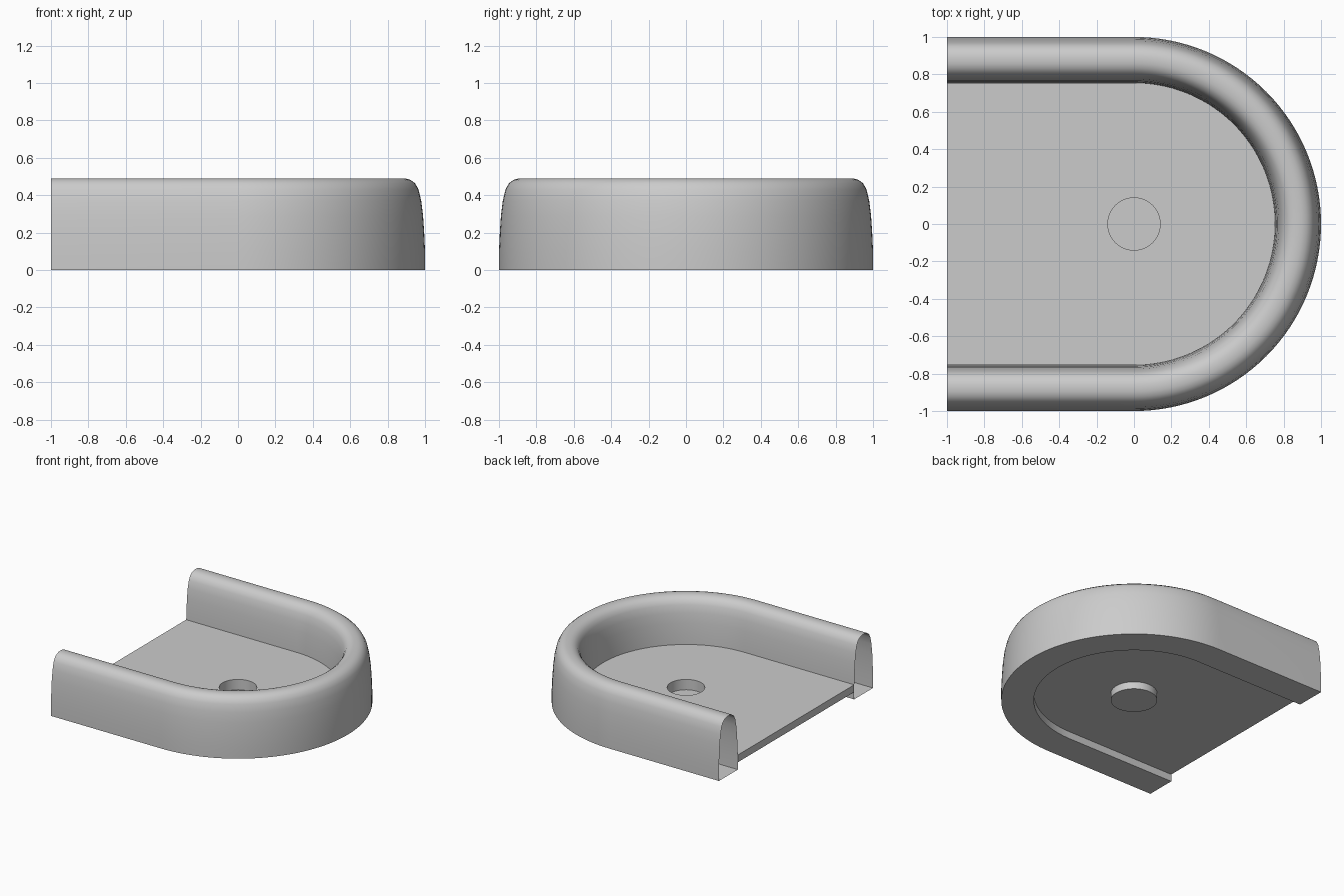
import bpy, bmesh
from math import sin, cos, pi

if "Cube" in bpy.data.objects:
    bpy.data.objects.remove(bpy.data.objects["Cube"])

R_OUT, R_IN = 1.0, 0.755          # outer and inner radius of the U-shaped rim
MID, TOP, UNDER = (R_OUT + R_IN) / 2, 0.12, 0.06
PIT_R, BOSS_R, PIT_FLOOR = 0.14, 0.175, 0.035
SEG = 64


def u_path(r, z):
    """U outline: straight arm, half circle round the +x end, straight arm."""
    arc = [(r * cos(a), r * sin(a), z)
           for a in (-pi / 2 + pi * i / SEG for i in range(SEG + 1))]
    return [(-1, -r, z)] + arc + [(-1, r, z)]


def circle(r, z):
    return [(r * cos(2 * pi * i / SEG), r * sin(2 * pi * i / SEG), z) for i in range(SEG)]


def add_verts(bm, pts):
    return [bm.verts.new(p) for p in pts]


def bridge(bm, a, b, closed=True):
    n = len(a)
    for i in range(n if closed else n - 1):
        j = (i + 1) % n
        bm.faces.new((a[i], a[j], b[j], b[i]))


def finish(bm, name):
    bmesh.ops.recalc_face_normals(bm, faces=bm.faces[:])
    mesh = bpy.data.meshes.new(name)
    bm.to_mesh(mesh)
    bm.free()
    ob = bpy.data.objects.new(name, mesh)
    bpy.context.collection.objects.link(ob)
    bpy.context.view_layer.objects.active = ob
    ob.select_set(True)
    bpy.ops.object.shade_smooth_by_angle(angle=pi / 6)
    ob.select_set(False)


# Rim: rounded-top section swept round the U, hollow with open ends
half = [(.1225, 0), (.1225, .1), (.118, .2), (.112, .29), (.102, .37), (.088, .43),
        (.07, .463), (.045, .482), (.02, .489)]
section = half + [(0, .49)] + [(-w, z) for w, z in reversed(half)]
bm = bmesh.new()
rows = [add_verts(bm, u_path(MID + w, z)) for w, z in section]
for a, b in zip(rows, rows[1:] + rows[:1]):
    bridge(bm, a, b, closed=False)
finish(bm, "rim")

# Floor: raised slab inside the rim, with the sunken cup through its middle
bm = bmesh.new()
outer, inner = [], []
for z, hole_r in ((TOP, PIT_R), (UNDER, BOSS_R)):
    loops = [add_verts(bm, u_path(R_IN, z)), add_verts(bm, circle(hole_r, z))]
    edges = [bm.edges.new((l[i], l[(i + 1) % len(l)])) for l in loops for i in range(len(l))]
    bmesh.ops.triangle_fill(bm, use_beauty=True, use_dissolve=False, edges=edges,
                            normal=(0, 0, 1))
    outer.append(loops[0])
    inner.append(loops[1])
bridge(bm, *outer)
for start, r, z in ((inner[0], PIT_R, PIT_FLOOR), (inner[1], BOSS_R, 0)):
    base = add_verts(bm, circle(r, z))
    bridge(bm, start, base)
    bm.faces.new(base)
finish(bm, "floor_with_cup")
